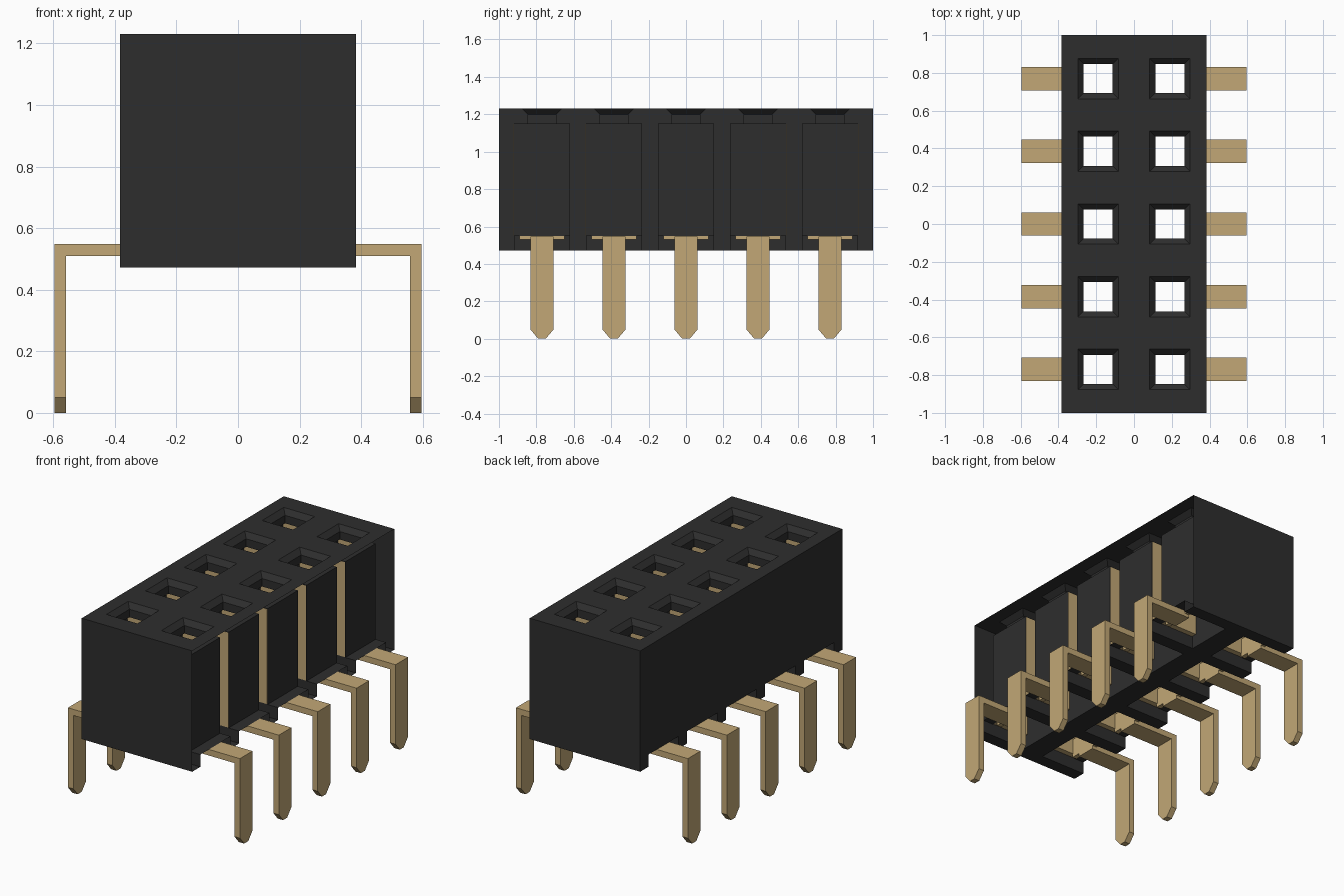
import bpy, bmesh

cube = bpy.data.objects.get("Cube")
if cube:
    bpy.data.objects.remove(cube, do_unlink=True)


def material(name, rgb):
    m = bpy.data.materials.new(name)
    m.use_nodes = True
    m.diffuse_color = (*rgb, 1)
    m.node_tree.nodes["Principled BSDF"].inputs["Base Color"].default_value = (*rgb, 1)
    return m


BLACK = material("black plastic", (0.027, 0.027, 0.027))
GOLD = material("gold metal", (0.54, 0.39, 0.18))

PITCH, ROW = 0.385, 0.19           # spacing along y, row offset in x
HX, Z0, Z1 = 0.383, 0.473, 1.23    # body half width, bottom, top
SLOT_Z, CAV_Z = 0.55, 1.15         # slot ceiling, cavity ceiling
CAV_IN, CAV_OUT, CAV_Y = 0.07, 0.31, 0.15
SITES = [(s, (i - 2) * PITCH) for s in (-1, 1) for i in range(5)]


def loft(bm, *loops):
    """Closed solid through loops that have equal point counts."""
    rings = [[bm.verts.new(p) for p in loop] for loop in loops]
    n = len(rings[0])
    faces = [bm.faces.new(rings[0]), bm.faces.new(rings[-1])]
    for a, b in zip(rings, rings[1:]):
        for i in range(n):
            j = (i + 1) % n
            faces.append(bm.faces.new((a[i], a[j], b[j], b[i])))
    bmesh.ops.recalc_face_normals(bm, faces=faces)


def square(cx, cy, hx, hy, z):
    return [(cx + a * hx, cy + b * hy, z) for a, b in ((-1, -1), (1, -1), (1, 1), (-1, 1))]


def box(bm, x0, x1, y0, y1, z0, z1):
    c = ((x0 + x1) / 2, (y0 + y1) / 2, abs(x1 - x0) / 2, abs(y1 - y0) / 2)
    loft(bm, square(*c, z0), square(*c, z1))


def make(name, bm, mat):
    me = bpy.data.meshes.new(name)
    bm.to_mesh(me)
    bm.free()
    me.materials.append(mat)
    ob = bpy.data.objects.new(name, me)
    bpy.context.collection.objects.link(ob)
    return ob


# Housing block
bm = bmesh.new()
box(bm, -HX, HX, -1, 1, Z0, Z1)
housing = make("housing", bm, BLACK)

# Cutters: contact cavities with side exits, and funnel-shaped sockets
cavities, sockets = bmesh.new(), bmesh.new()
for s, y in SITES:
    prof = [(CAV_IN, Z0 - 0.1), (0.5, Z0 - 0.1), (0.5, SLOT_Z),
            (CAV_OUT, SLOT_Z), (CAV_OUT, CAV_Z), (CAV_IN, CAV_Z)]
    loft(cavities, *[[(s * x, y + d, z) for x, z in prof] for d in (-CAV_Y, CAV_Y)])
    levels = ((0.077, 1.1), (0.077, 1.2), (0.107, Z1), (0.107, Z1 + 0.1))
    loft(sockets, *[square(s * ROW, y, h, h, z) for h, z in levels])
cutters = [make("cavity_cutter", cavities, BLACK), make("socket_cutter", sockets, BLACK)]
for c in cutters:
    c.hide_render = True
    mod = housing.modifiers.new(c.name, "BOOLEAN")
    mod.operation, mod.solver, mod.object = "DIFFERENCE", "EXACT", c
bpy.context.view_layer.update()
cut = bpy.data.meshes.new_from_object(
    housing.evaluated_get(bpy.context.evaluated_depsgraph_get()))
housing.modifiers.clear()
housing.data = cut
for c in cutters:
    bpy.data.objects.remove(c, do_unlink=True)

# The left side of the housing is open, baring the cavity walls
bm = bmesh.new()
bm.from_mesh(cut)
side = [f for f in bm.faces if f.normal.x > 0.9 and f.calc_center_median().x > HX - 0.005]
bmesh.ops.delete(bm, geom=side, context="FACES")
bm.to_mesh(cut)
bm.free()
cut.materials.clear()
cut.materials.append(BLACK)

# Bent pins with tapered tips, each carrying a forked contact in its cavity
for i, (s, y) in enumerate(SITES):
    bm = bmesh.new()
    box(bm, s * 0.275, s * 0.558, y - 0.062, y + 0.062, 0.51, 0.548)
    leg = [(-0.062, 0.548), (-0.062, 0.05), (-0.02, 0), (0.02, 0), (0.062, 0.05), (0.062, 0.548)]
    loft(bm, *[[(s * x, y + a, z) for a, z in leg] for x in (0.558, 0.596)])
    make(f"pin_{i + 1}", bm, GOLD)

    bm = bmesh.new()
    box(bm, s * 0.275, s * 0.305, y - 0.12, y + 0.12, 0.53, 0.65)
    for d in (-1, 1):
        box(bm, s * 0.075, s * 0.308, y + d * 0.115, y + d * 0.151, 0.552, 1.147)
    make(f"contact_{i + 1}", bm, GOLD)
